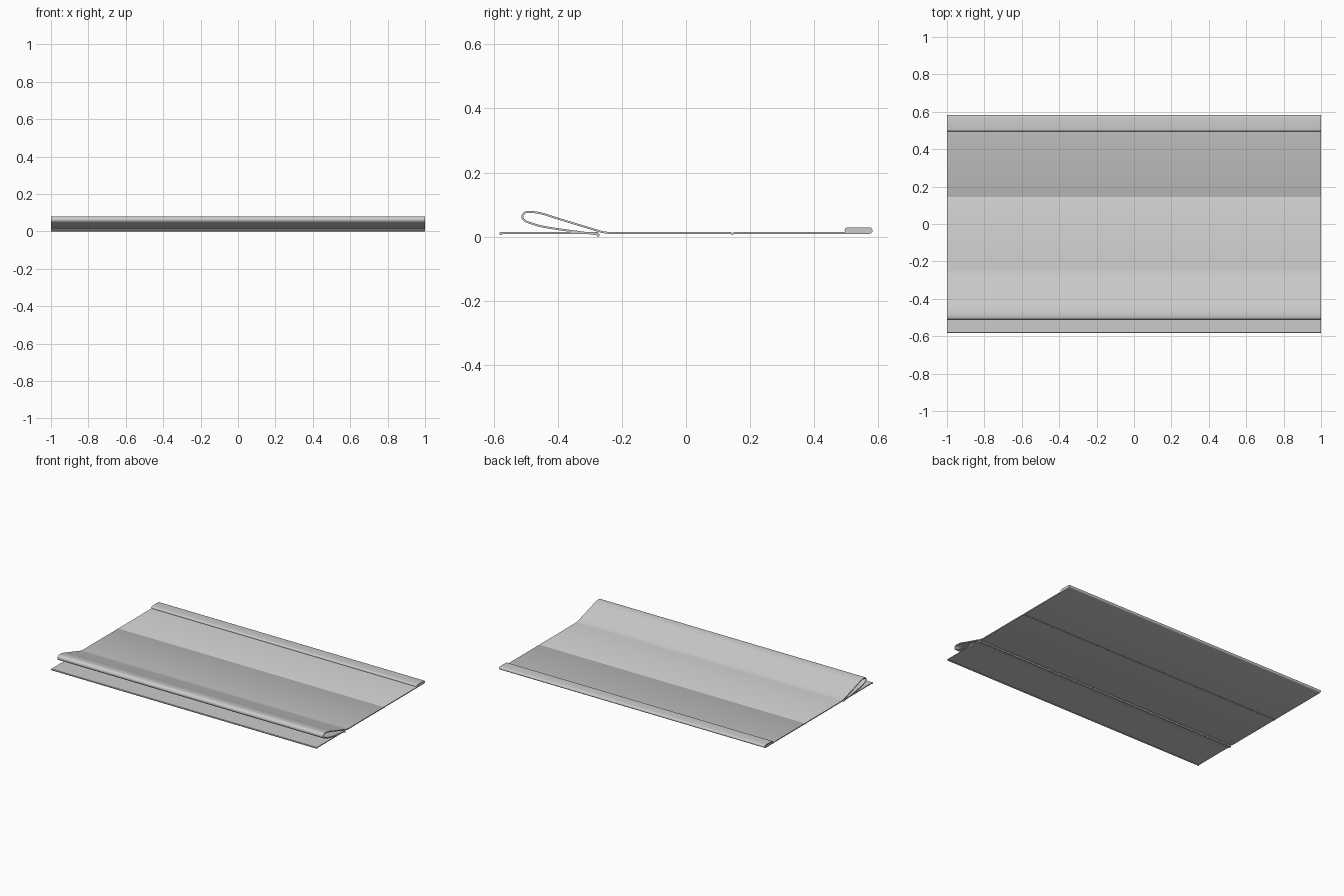
import bpy, bmesh, math
from mathutils import Vector

if "Cube" in bpy.data.objects:
    bpy.data.objects.remove(bpy.data.objects["Cube"])

grey = bpy.data.materials.new("light_grey")
grey.diffuse_color = (0.6, 0.6, 0.6, 1)
grey.use_nodes = True
grey.node_tree.nodes["Principled BSDF"].inputs["Base Color"].default_value = grey.diffuse_color


def spline(pts, n=6):
    """Catmull-Rom smoothing through (y, z) points."""
    p = [Vector(q) for q in pts]
    p = [2 * p[0] - p[1]] + p + [2 * p[-1] - p[-2]]
    out = []
    for a, b, c, d in zip(p, p[1:], p[2:], p[3:]):
        for i in range(n):
            t = i / n
            out.append(0.5 * (2 * b + (c - a) * t + (2 * a - 5 * b + 4 * c - d) * t * t
                              + (3 * b - a - 3 * c + d) * t ** 3))
    return out + [p[-2]]


def arc(cy, cz, r, a0, a1, n=8):
    angles = [math.radians(a0 + (a1 - a0) * i / n) for i in range(n + 1)]
    return [Vector((cy + r * math.cos(a), cz + r * math.sin(a))) for a in angles]


def extrude(name, outline, x0=-1.0, x1=1.0):
    """Extrude a closed (y, z) outline along x."""
    bm = bmesh.new()
    face = bm.faces.new([bm.verts.new((x0, y, z)) for y, z in outline])
    new = bmesh.ops.extrude_face_region(bm, geom=[face])["geom"]
    bmesh.ops.translate(bm, vec=(x1 - x0, 0, 0),
                        verts=[v for v in new if isinstance(v, bmesh.types.BMVert)])
    bmesh.ops.recalc_face_normals(bm, faces=bm.faces)
    me = bpy.data.meshes.new(name)
    bm.to_mesh(me)
    bm.free()
    me.materials.append(grey)
    ob = bpy.data.objects.new(name, me)
    bpy.context.collection.objects.link(ob)
    bpy.ops.object.select_all(action='DESELECT')
    ob.select_set(True)
    bpy.context.view_layer.objects.active = ob
    bpy.ops.object.shade_smooth_by_angle(angle=math.radians(30))
    return ob


def sheet(name, path, t=0.006):
    """Give a (y, z) path a sheet thickness and extrude it."""
    p = [Vector(q) for q in path]
    left, right = [], []
    for i, q in enumerate(p):
        d = (p[min(i + 1, len(p) - 1)] - p[max(i - 1, 0)]).normalized()
        n = Vector((-d.y, d.x)) * t / 2
        left.append(q + n)
        right.append(q - n)
    return extrude(name, left + right[::-1])


# Folded loop, flat face with a shallow crease, and rolled hem in one sheet
loop = spline([(-0.274, 0.007), (-0.345, 0.016), (-0.44, 0.030), (-0.490, 0.044),
               (-0.508, 0.055), (-0.509, 0.068), (-0.495, 0.077), (-0.454, 0.073),
               (-0.392, 0.054), (-0.262, 0.0145)])
flat = [(-0.245, 0.012), (0.138, 0.012), (0.143, 0.009), (0.147, 0.009), (0.152, 0.012)]
hem = arc(0.572, 0.019, 0.007, -90, 90) + arc(0.505, 0.019, 0.007, 90, 200)
sheet("main_panel", loop + flat + hem)

# Flat fixing strip along the front
sheet("fixing_strip", [(-0.58, 0.012), (-0.274, 0.012)])

# Small beads on the strip edges
for name, y, z in (("front_bead", -0.577, 0.010), ("fold_bead", -0.274, 0.005)):
    extrude(name, arc(y, z, 0.005, 0, 330, 11))

# Closed right end of the rolled hem
extrude("hem_end_cap", arc(0.572, 0.019, 0.010, -90, 90) + arc(0.505, 0.019, 0.010, 90, 270),
        0.988, 1.0)
